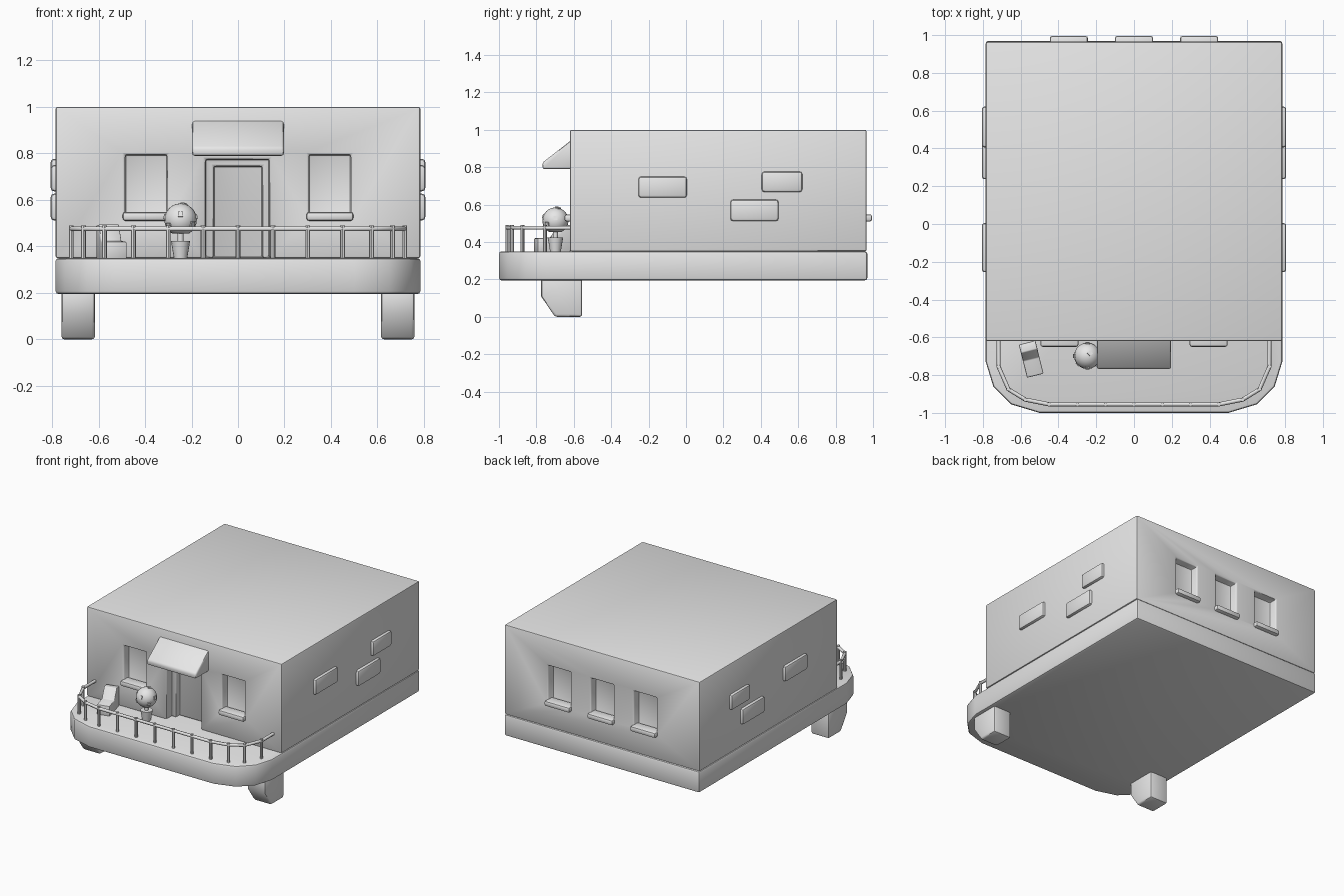
import bpy, bmesh, math
from mathutils import Vector, Matrix

if "Cube" in bpy.data.objects:
    bpy.data.objects.remove(bpy.data.objects["Cube"])

grey = bpy.data.materials.new("plain_grey")
grey.use_nodes = True
grey.diffuse_color = (0.8, 0.8, 0.8, 1)
grey.node_tree.nodes["Principled BSDF"].inputs["Base Color"].default_value = grey.diffuse_color


def add(name, bm):
    """Turn a bmesh into a named object."""
    bmesh.ops.recalc_face_normals(bm, faces=bm.faces)
    mesh = bpy.data.meshes.new(name)
    bm.to_mesh(mesh)
    bm.free()
    mesh.materials.append(grey)
    obj = bpy.data.objects.new(name, mesh)
    bpy.context.collection.objects.link(obj)
    return obj


def activate(obj):
    bpy.ops.object.select_all(action='DESELECT')
    obj.select_set(True)
    bpy.context.view_layer.objects.active = obj


def finish(obj, bevel=0.0, segments=2, angle=35):
    """Round the hard edges and smooth the shading."""
    activate(obj)
    if bevel:
        mod = obj.modifiers.new("soft_edges", 'BEVEL')
        mod.width, mod.segments = bevel, segments
        mod.limit_method, mod.angle_limit = 'ANGLE', math.radians(angle)
        bpy.ops.object.modifier_apply(modifier=mod.name)
    bpy.ops.object.shade_smooth_by_angle(angle=math.radians(40))
    return obj


def box(name, x, y, z):
    """Box from three (low, high) ranges."""
    bm = bmesh.new()
    bmesh.ops.create_cube(bm, size=1)
    for v in bm.verts:
        v.co = [r[0] if c < 0 else r[1] for c, r in zip(v.co, (x, y, z))]
    return add(name, bm)


def prism(name, points, offset):
    """Extrude a closed outline by an offset."""
    bm = bmesh.new()
    face = bm.faces.new([bm.verts.new(p) for p in points])
    new = bmesh.ops.extrude_face_region(bm, geom=[face])["geom"]
    bmesh.ops.translate(bm, vec=offset, verts=[g for g in new if isinstance(g, bmesh.types.BMVert)])
    return add(name, bm)


def cone(name, at, r1, r2, height, sides):
    """Upright tapered cylinder standing on a point."""
    bm = bmesh.new()
    bmesh.ops.create_cone(bm, cap_ends=True, segments=sides, radius1=r1, radius2=r2, depth=height,
                          matrix=Matrix.Translation(Vector(at) + Vector((0, 0, height / 2))))
    return finish(add(name, bm))


def mirrored(half):
    return half + [(-x, y) for x, y in reversed(half)]


FLOOR, FRONT, BACK, SIDE = 0.35, -0.62, 0.965, 0.785

# Base slab with a rounded front porch
outline = mirrored([(-SIDE, 0.97), (-SIDE, -0.73), (-0.745, -0.86), (-0.65, -0.955), (-0.5, -1.0)])
finish(prism("base_slab", [(x, y, 0.195) for x, y in outline], (0, 0, FLOOR - 0.195)), 0.014, angle=50)

# House block with window and door recesses
house = box("house", (-SIDE, SIDE), (FRONT, BACK), (FLOOR, 1.0))
cutters = []
windows = [(x, FRONT, -1) for x in (-0.395, 0.395)] + [(x, BACK, 1) for x in (-0.345, 0, 0.345)]
for x, y, out in windows:
    ys = sorted((y + out * 0.1, y - out * 0.06))
    cutters.append(box("window_cutter", (x - 0.09, x + 0.09), ys, (0.53, 0.795)))
cutters.append(box("doorway_cutter", (-0.14, 0.135), (-0.8, FRONT + 0.06), (0.2, 0.775)))
cutters.append(box("door_cutter", (-0.105, 0.105), (-0.8, FRONT + 0.1), (0.2, 0.745)))
for c in cutters:
    activate(house)
    mod = house.modifiers.new("cut", 'BOOLEAN')
    mod.operation, mod.solver, mod.object = 'DIFFERENCE', 'EXACT', c
    bpy.ops.object.modifier_apply(modifier=mod.name)
    bpy.data.objects.remove(c)
finish(house, 0.01)

# Window sills
for x, y, out in windows:
    ys = sorted((y + out * 0.03, y - out * 0.055))
    finish(box("window_sill", (x - 0.101, x + 0.101), ys, (0.51, 0.548)), 0.012)

# Awning above the door
profile = [(-0.6, 0.945), (-0.622, 0.938), (-0.767, 0.825), (-0.767, 0.79), (-0.6, 0.79)]
finish(prism("awning", [(-0.197, y, z) for y, z in profile], (0.394, 0, 0)), 0.01)

# Raised bricks and front legs on both sides
for s in (-1, 1):
    for y0, y1, z0, z1 in ((-0.255, 0.005, 0.637, 0.75), (0.405, 0.622, 0.667, 0.777),
                           (0.237, 0.495, 0.512, 0.627)):
        finish(box("wall_brick", sorted((s * 0.75, s * 0.806)), (y0, y1), (z0, z1)), 0.015)
    leg = [(-0.775, 0.22), (-0.775, 0.11), (-0.7, 0.0), (-0.555, 0.0), (-0.555, 0.22)]
    finish(prism("front_leg", [(s * 0.615, y, z) for y, z in leg], (s * 0.145, 0, 0)), 0.014)

# Railing: a tube along the porch edge with posts
half = [(-0.717, -0.755), (-0.665, -0.875), (-0.575, -0.93), (-0.45, -0.955)]
path = [(-0.717, -0.615)] + mirrored(half) + [(0.717, -0.615)]
curve = bpy.data.curves.new("porch_rail", 'CURVE')
curve.dimensions, curve.bevel_depth, curve.bevel_resolution = '3D', 0.011, 1
curve.use_fill_caps = True
spline = curve.splines.new('POLY')
spline.points.add(len(path) - 1)
for p, (x, y) in zip(spline.points, path):
    p.co = (x, y, 0.476, 1)
curve.materials.append(grey)
bpy.context.collection.objects.link(bpy.data.objects.new("porch_rail", curve))
for x, y in mirrored(half) + [(i * 0.15, -0.955) for i in range(-2, 3)]:
    cone("rail_post", (x, y, FLOOR - 0.01), 0.0105, 0.0105, 0.15, 8)

# Potted round bush with small square blossoms
bush = Vector((-0.247, -0.698, 0.515))
cone("plant_pot", (bush.x, bush.y, FLOOR - 0.005), 0.028, 0.041, 0.078, 16)
cone("bush_stem", (bush.x, bush.y, 0.41), 0.013, 0.013, 0.06, 10)
bm = bmesh.new()
bmesh.ops.create_uvsphere(bm, u_segments=20, v_segments=12, radius=0.07, matrix=Matrix.Translation(bush))
for v in bm.verts:
    v.co.z = max(v.co.z, 0.455)
finish(add("bush", bm))
for d in ((0, -1, 0.35), (1, 0, 0.2), (-1, 0, 0.2), (0, 1, 0.3), (0.8, -0.7, -0.3),
          (-0.8, -0.7, -0.4), (0.2, 0.2, 1)):
    bm = bmesh.new()
    bmesh.ops.create_cube(bm, size=0.022)
    n = Vector(d).normalized()
    turn = n.to_track_quat('Z', 'Y').to_matrix().to_4x4()
    bm.transform(Matrix.Translation(bush + n * 0.063) @ turn)
    finish(add("blossom", bm))

# Lounge chair turned slightly on the porch
seat = [(0, 0.345), (0, 0.49), (-0.045, 0.495), (-0.09, 0.425), (-0.18, 0.42), (-0.18, 0.345)]
chair = prism("lounge_chair", [(-0.045, y, z) for y, z in seat], (0.09, 0, 0))
chair.data.transform(Matrix.Translation((-0.566, -0.628, 0)) @ Matrix.Rotation(math.radians(14), 4, 'Z'))
finish(chair, 0.005)
